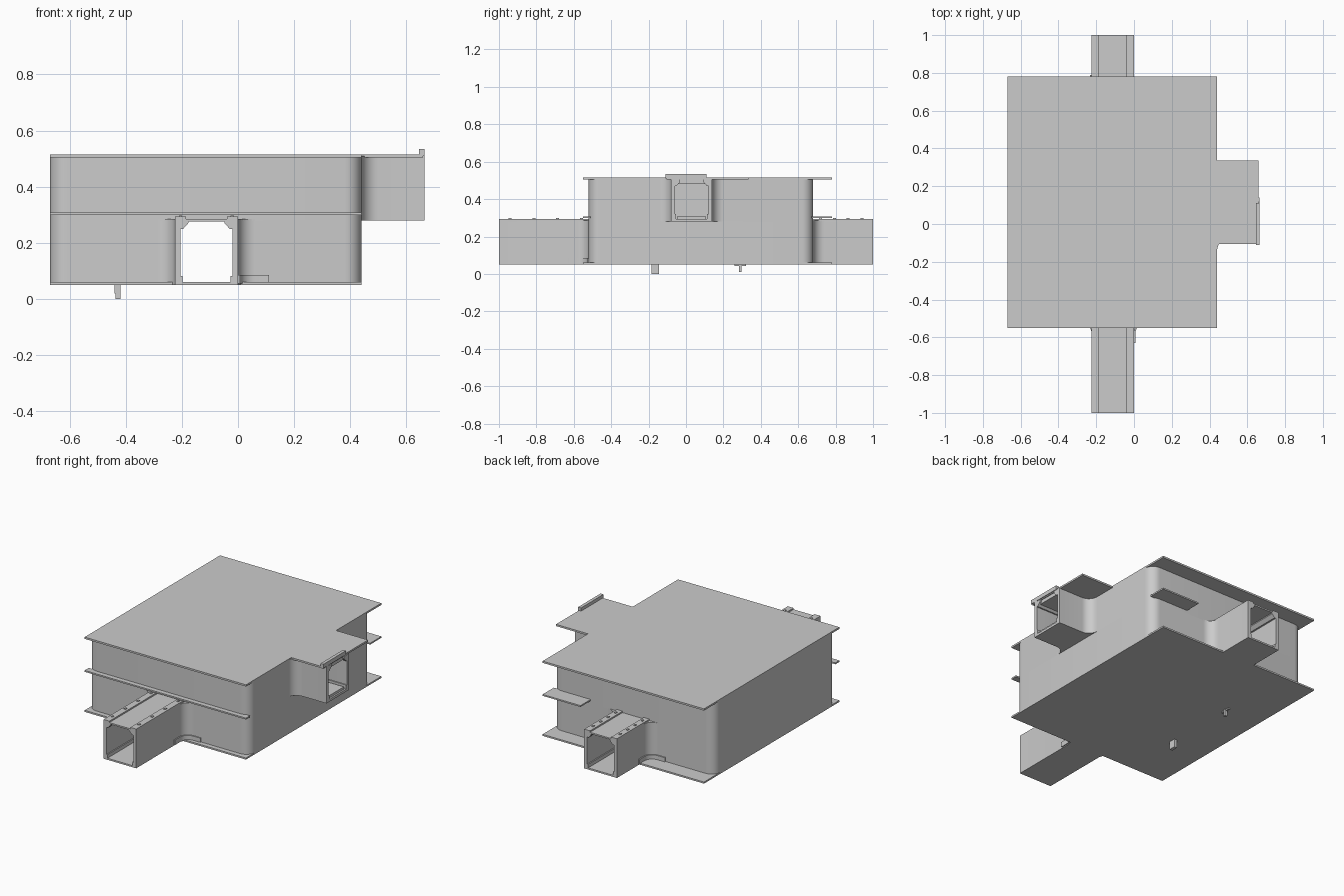
import bpy, bmesh, math
from mathutils import Vector

if "Cube" in bpy.data.objects:
    bpy.data.objects.remove(bpy.data.objects["Cube"])


def finish(name, bm):
    bmesh.ops.recalc_face_normals(bm, faces=bm.faces)
    me = bpy.data.meshes.new(name)
    bm.to_mesh(me)
    bm.free()
    ob = bpy.data.objects.new(name, me)
    bpy.context.collection.objects.link(ob)
    return ob


def prism(name, pts, z0, z1):
    bm = bmesh.new()
    face = bm.faces.new([bm.verts.new((p[0], p[1], z0)) for p in pts])
    ext = bmesh.ops.extrude_face_region(bm, geom=[face])["geom"]
    bmesh.ops.translate(bm, vec=(0, 0, z1 - z0),
                        verts=[g for g in ext if isinstance(g, bmesh.types.BMVert)])
    return finish(name, bm)


def box(name, x0, x1, y0, y1, z0, z1):
    return prism(name, [(x0, y0), (x1, y0), (x1, y1), (x0, y1)], z0, z1)


def rounded(pts, r=0.06, n=8):
    """Replace every inner corner of an open right-angled path by an arc."""
    out = [Vector(pts[0])]
    for a, b, c in zip(pts, pts[1:], pts[2:]):
        a, b, c = Vector(a), Vector(b), Vector(c)
        u, v = (a - b).normalized(), (c - b).normalized()
        mid = b + (u + v) * r
        for i in range(n + 1):
            t = i / n * math.pi / 2
            out.append(mid - v * r * math.cos(t) - u * r * math.sin(t))
    return out + [Vector(pts[-1])]


def wall(name, pts, z0, z1, thick=0.02, offset=-1):
    """Thick wall along a path whose outside lies on its right."""
    path = rounded(pts)
    n = len(path)
    me = bpy.data.meshes.new(name)
    me.from_pydata([(p.x, p.y, z) for z in (z0, z1) for p in path], [],
                   [(i, i + 1, n + i + 1, n + i) for i in range(n - 1)])
    ob = bpy.data.objects.new(name, me)
    bpy.context.collection.objects.link(ob)
    mod = ob.modifiers.new("thickness", "SOLIDIFY")
    mod.thickness, mod.offset, mod.use_even_offset = thick, offset, True
    bpy.ops.object.select_all(action="DESELECT")
    ob.select_set(True)
    bpy.context.view_layer.objects.active = ob
    bpy.ops.object.modifier_apply(modifier=mod.name)
    bpy.ops.object.shade_smooth_by_angle(angle=math.radians(30))
    return ob


L, R, F, B = -0.67, 0.44, -0.52, 0.68      # room walls
CL, CR = -0.225, 0.0                        # front / back passage sides
SF, SB, SX = -0.08, 0.14, 0.665             # side passage

# Room walls running on into the passages
wall("lower_wall_right", [(CR, -1), (CR, F), (R, F), (R, B), (CR, B), (CR, 1)], 0.05, 0.28)
wall("lower_wall_left", [(CL, 1), (CL, B), (L, B), (L, F), (CL, F), (CL, -1)], 0.05, 0.28)
wall("upper_wall", [(SX, SB), (R, SB), (R, B), (L, B), (L, F), (R, F), (R, SF), (SX, SF)],
     0.28, 0.51)

# Floor, roof and middle ledges
prism("floor_plate", [(L, -0.55), (CL, -0.55), (CL, -1), (CR, -1), (CR, -0.55), (R, -0.55),
                      (R, 0.78), (CR, 0.78), (CR, 1), (CL, 1), (CL, 0.78), (L, 0.78)], 0.05, 0.06)
prism("roof_plate", [(L, -0.55), (R, -0.55), (R, -0.105), (SX - 0.005, -0.105),
                     (SX - 0.005, 0.335), (R, 0.335), (R, 0.78), (L, 0.78)], 0.504, 0.515)
box("front_ledge", L, R, -0.55, F + 0.01, 0.299, 0.308)
box("back_ledge", 0.18, R, B - 0.01, 0.78, 0.299, 0.308)

# Front and back passages
for tag, s, end, base in (("front", -1, -1.0, F), ("back", 1, 1.0, B)):
    y0, y1 = sorted((end, base - s * 0.015))
    # flared cap over the curved corners
    left = rounded([(CL, end), (CL, base), (CL - 0.07, base)])
    right = rounded([(CR + 0.07, base), (CR, base), (CR, end)])
    prism(tag + "_passage_ceiling", left + right, 0.276, 0.285)
    cx = (CL + CR) / 2
    for side in (-1, 1):
        edge = cx + side * 0.1125
        a, b = sorted((edge, edge - side * 0.04))
        box(tag + "_roof_rail", a, b, y0, y1, 0.28, 0.294)
        for i in range(4):
            y = end - s * (0.06 + i * (abs(end - base) - 0.1) / 3)
            m = (a + b) / 2
            box(tag + "_roof_stud", m - 0.006, m + 0.006, y - 0.008, y + 0.008, 0.29, 0.298)
        # skirting and chamfered corner brace inside
        inner = edge - side * 0.018
        a, b = sorted((inner, inner - side * 0.009))
        box(tag + "_skirting", a, b, y0, y1, 0.055, 0.082)
        bm = bmesh.new()
        prof = [(0, 0.28), (0.03, 0.28), (0.03, 0.27), (0.012, 0.25), (0, 0.25)]
        f = bm.faces.new([bm.verts.new((inner - side * d, y0, z)) for d, z in prof])
        ext = bmesh.ops.extrude_face_region(bm, geom=[f])["geom"]
        bmesh.ops.translate(bm, vec=(0, y1 - y0, 0),
                            verts=[g for g in ext if isinstance(g, bmesh.types.BMVert)])
        finish(tag + "_corner_brace", bm)

# Low curbs in two of the passage corners
wall("front_curb", [(CR, -0.63), (CR, F), (0.11, F)], 0.055, 0.086, 0.007, 1)
wall("back_curb", [(CL, 0.79), (CL, B), (-0.335, B)], 0.055, 0.086, 0.007, 1)

# Side passage: flared floor, inner steps, braces and end lip
prism("side_passage_floor", rounded([(SX, SB), (R, SB), (R, SB + 0.07)])
      + rounded([(R, SF - 0.07), (R, SF), (SX, SF)]), 0.28, 0.295)
box("side_passage_step", R, SX - 0.01, SF + 0.035, SB - 0.035, 0.29, 0.31)
box("side_passage_ceiling", R, SX - 0.01, SF + 0.035, SB - 0.035, 0.482, 0.506)
for side, edge in ((1, SF + 0.018), (-1, SB - 0.018)):
    bm = bmesh.new()
    prof = [(0, 0.506), (0.03, 0.506), (0.03, 0.492), (0.01, 0.47), (0, 0.47)]
    f = bm.faces.new([bm.verts.new((R, edge + side * d, z)) for d, z in prof])
    ext = bmesh.ops.extrude_face_region(bm, geom=[f])["geom"]
    bmesh.ops.translate(bm, vec=(SX - R, 0, 0),
                        verts=[g for g in ext if isinstance(g, bmesh.types.BMVert)])
    finish("side_corner_brace", bm)
    a, b = sorted((edge, edge + side * 0.009))
    box("side_skirting", R, SX, a, b, 0.29, 0.32)
box("side_passage_lip", 0.645, SX, -0.11, 0.11, 0.51, 0.535)

# Small fittings under the floor
box("switch_plate", -0.437, -0.418, -0.185, -0.145, 0.0, 0.052)
box("switch_backing", -0.44, -0.43, -0.18, -0.15, 0.02, 0.052)
box("hook_stem", -0.436, -0.42, 0.283, 0.298, 0.01, 0.052)
box("hook_base", -0.436, -0.425, 0.26, 0.32, 0.043, 0.052)
